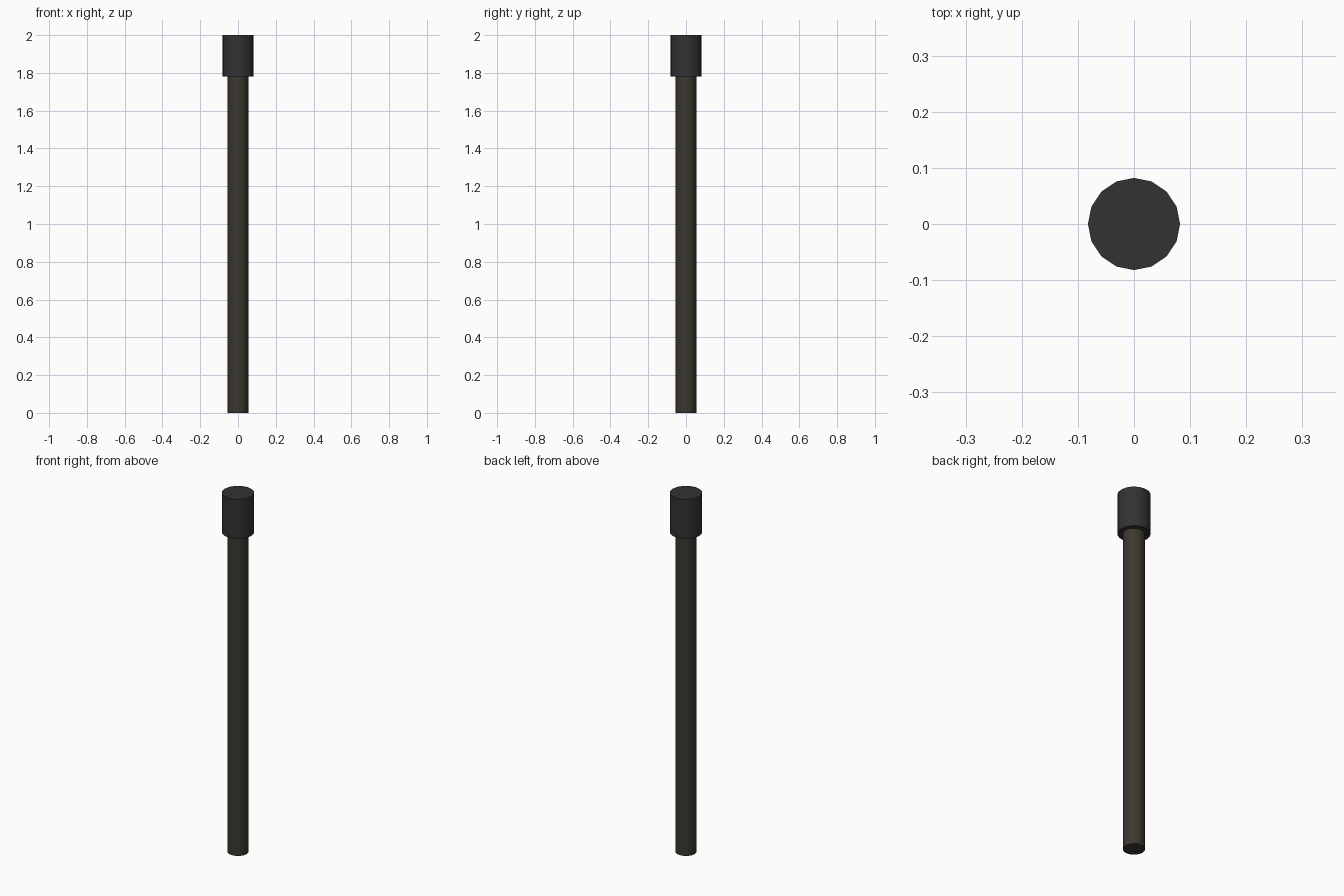
import bpy
import math

if "Cube" in bpy.data.objects:
    bpy.data.objects.remove(bpy.data.objects["Cube"])


def material(name, rgb):
    mat = bpy.data.materials.new(name)
    mat.diffuse_color = (*rgb, 1.0)
    mat.use_nodes = True
    mat.node_tree.nodes["Principled BSDF"].inputs["Base Color"].default_value = mat.diffuse_color
    return mat


def cylinder(name, radius, z0, z1, mat):
    bpy.ops.mesh.primitive_cylinder_add(
        vertices=16, radius=radius, depth=z1 - z0, location=(0, 0, (z0 + z1) / 2))
    obj = bpy.context.object
    obj.name = name
    obj.data.materials.append(mat)
    bpy.ops.object.shade_smooth_by_angle(angle=math.radians(35))
    return obj


# Long round handle
cylinder("shaft", 0.055, 0.0, 1.78, material("dark_wood", (0.045, 0.039, 0.028)))

# Wider solid cap at the top
cylinder("head", 0.082, 1.78, 2.0, material("charcoal", (0.032, 0.032, 0.032)))
